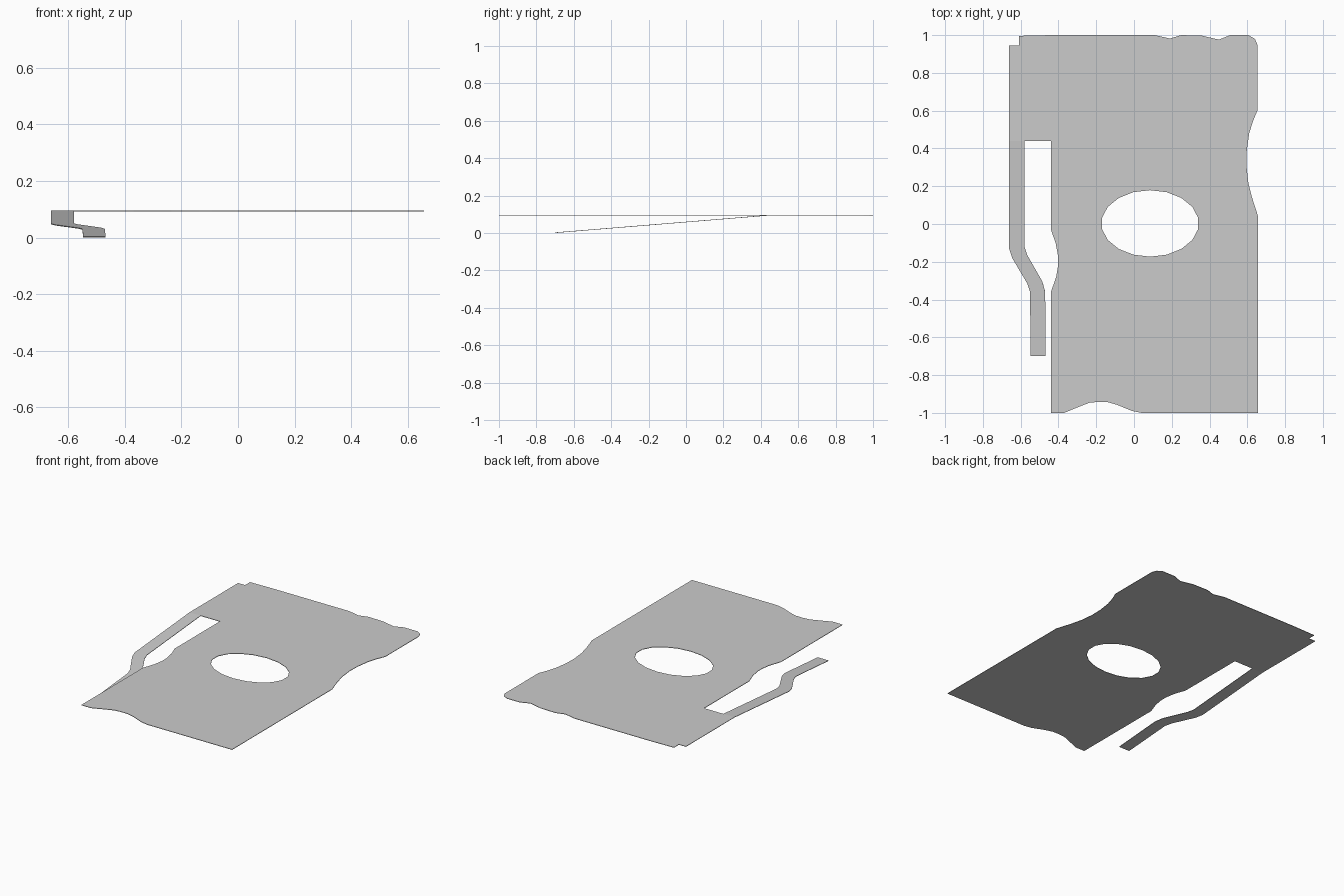
import bpy, bmesh
from math import cos, sin, tau

if "Cube" in bpy.data.objects:
    bpy.data.objects.remove(bpy.data.objects["Cube"])

TOP = 0.096      # top face of the flat sheet
THICK = 0.003
HINGE_Y = 0.44   # where the bent arm leaves the sheet
TIP_Y = -0.70


def finish(bm, name):
    """Turn a flat bmesh into an object with a thin sheet thickness."""
    bmesh.ops.recalc_face_normals(bm, faces=bm.faces)
    for f in bm.faces:
        if f.normal.z < 0:
            f.normal_flip()
    mesh = bpy.data.meshes.new(name)
    bm.to_mesh(mesh)
    bm.free()
    obj = bpy.data.objects.new(name, mesh)
    bpy.context.collection.objects.link(obj)
    mod = obj.modifiers.new("thickness", "SOLIDIFY")
    mod.thickness = THICK
    mod.offset = -1
    return obj


def loop_edges(bm, points):
    verts = [bm.verts.new((x, y, TOP)) for x, y in points]
    return [bm.edges.new((a, b)) for a, b in zip(verts, verts[1:] + verts[:1])]


# Flat sheet: outline with wavy edge recesses, notch and slot end
outline = [
    (-0.44, -1), (-0.37, -1), (-0.28, -0.963), (-0.235, -0.946), (-0.19, -0.942),
    (-0.14, -0.943), (-0.09, -0.957), (-0.01, -0.99), (0.04, -1), (0.657, -1),
    (0.657, 0.04), (0.625, 0.14), (0.605, 0.22), (0.595, 0.31), (0.597, 0.39),
    (0.61, 0.48), (0.63, 0.545), (0.653, 0.60), (0.653, 0.95), (0.64, 0.98),
    (0.605, 1), (0.51, 1), (0.45, 0.976), (0.36, 0.997), (0.25, 1),
    (0.19, 0.982), (0.11, 1), (-0.44, 1), (-0.61, 0.996), (-0.61, 0.945),
    (-0.661, 0.945), (-0.661, HINGE_Y), (-0.58, HINGE_Y), (-0.44, HINGE_Y),
    (-0.44, -0.03), (-0.415, -0.10), (-0.402, -0.17), (-0.402, -0.22),
    (-0.412, -0.28), (-0.44, -0.36),
]
# Oval opening
hole = [(0.085 + 0.258 * cos(tau * (i + 0.5) / 18),
         0.003 + 0.176 * sin(tau * (i + 0.5) / 18)) for i in range(18)]

bm = bmesh.new()
edges = loop_edges(bm, outline) + loop_edges(bm, hole)
bmesh.ops.triangle_fill(bm, use_beauty=True, use_dissolve=False, edges=edges)
finish(bm, "sheet_plate")

# Bent arm: a strip sloping down from the hinge line to the ground
left = [(-0.661, HINGE_Y), (-0.661, -0.13), (-0.645, -0.18), (-0.565, -0.315),
        (-0.55, -0.36), (-0.548, TIP_Y)]
right = [(-0.58, HINGE_Y), (-0.58, -0.12), (-0.565, -0.165), (-0.485, -0.305),
         (-0.47, -0.36), (-0.469, TIP_Y)]


def arm_z(y):
    t = (HINGE_Y - y) / (HINGE_Y - TIP_Y)
    return TOP + t * (THICK - TOP)


bm = bmesh.new()
rows = [[bm.verts.new((x, y, arm_z(y))) for x, y in pair] for pair in zip(left, right)]
for (a, b), (c, d) in zip(rows, rows[1:]):
    bm.faces.new((a, c, d, b))
finish(bm, "bent_arm")
